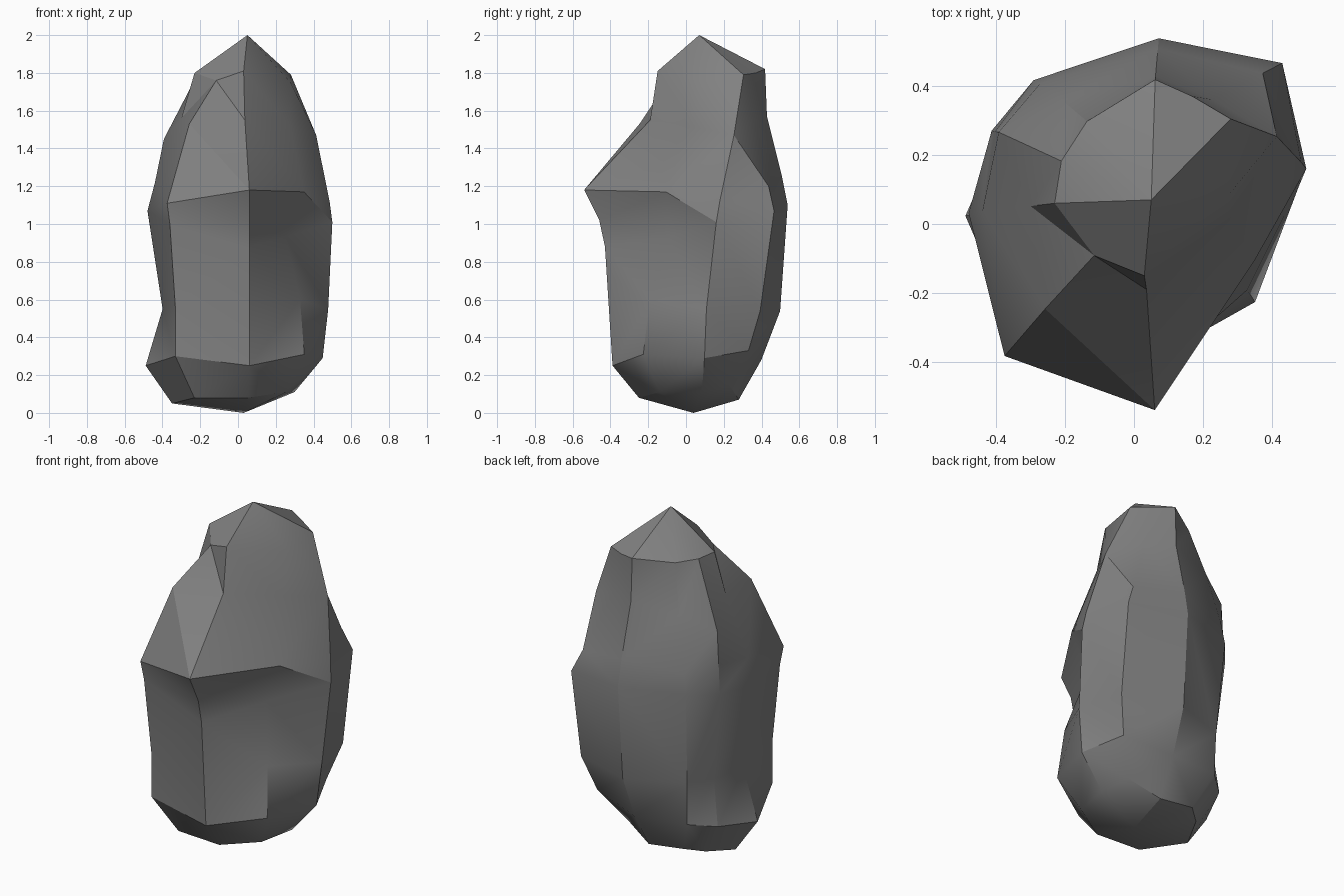
import bpy
import bmesh
from math import sin, cos, radians

default_cube = bpy.data.objects.get("Cube")
if default_cube:
    bpy.data.objects.remove(default_cube, do_unlink=True)

# Upright axis of the boulder, off centre like its peak
AXIS_X, AXIS_Y = 0.03, 0.06
CROWN_HEIGHT = 1.8

# Ridges running up the stone, anticlockwise from the front:
# bearing at the foot, bearing at the crown, then (reach, height) pairs
RIDGES = {
    "front": (-86, -90, [(.31, .08), (.45, .25), (.49, .88), (.52, 1.02),
                         (.6, 1.18), (.25, 1.55), (.21, 1.81)]),
    "front_left": (-42, 11, [(.3, .11), (.43, .31), (.39, .6), (.27, .93),
                             (.36, 1.17), (.25, 1.52), (.25, 1.75)]),
    "left": (5, 45, [(.27, .11), (.42, .29), (.45, .55), (.48, 1.01),
                     (.47, 1.12), (.43, 1.47), (.35, 1.79)]),
    "back_left": (40, 66, [(.26, .15), (.42, .33), (.51, .54), (.57, 1.07),
                           (.51, 1.2), (.36, 1.55), (.34, 1.8)]),
    "back": (85, 85, [(.22, .07), (.34, .28), (.44, .54), (.48, 1.1),
                      (.45, 1.25), (.37, 1.57), (.36, 1.82)]),
    "back_right": (134, 125, [(.3, .1), (.42, .3), (.43, .55), (.48, 1.1),
                              (.46, 1.22), (.38, 1.53), (.29, 1.8)]),
    "right_bump": (155, 153, [(.33, .08), (.46, .28), (.42, .55), (.49, 1.08),
                              (.48, 1.25), (.47, 1.45), (.27, 1.8)]),
    "right": (184, 180, [(.38, .05), (.52, .25), (.43, .55), (.51, 1.07),
                         (.47, 1.22), (.33, 1.56), (.26, 1.8)]),
    "front_right": (228, 226, [(.39, .08), (.54, .3), (.54, .56), (.58, 1.0),
                               (.6, 1.11), (.42, 1.53), (.21, 1.76)]),
}


def ridge_vertices(bm, foot_bearing, crown_bearing, profile):
    """Place one ridge, twisting it mostly near the crown."""
    verts = []
    for reach, height in profile:
        twist = (height / CROWN_HEIGHT) ** 3
        angle = radians(foot_bearing + (crown_bearing - foot_bearing) * twist)
        verts.append(bm.verts.new((AXIS_X + reach * cos(angle),
                                   AXIS_Y + reach * sin(angle), height)))
    return verts


def make_material(name, colour):
    material = bpy.data.materials.new(name)
    material.use_nodes = True
    material.diffuse_color = colour
    shader = next(n for n in material.node_tree.nodes if n.type == "BSDF_PRINCIPLED")
    shader.inputs["Base Color"].default_value = colour
    shader.inputs["Roughness"].default_value = 0.9
    return material


# Skin the ridges, then close the foot and the peak
bm = bmesh.new()
columns = [ridge_vertices(bm, *ridge) for ridge in RIDGES.values()]
foot = bm.verts.new((AXIS_X, 0.04, 0))
peak = bm.verts.new((0.05, 0.07, 2))
for here, following in zip(columns, columns[1:] + columns[:1]):
    bm.faces.new((foot, following[0], here[0]))
    bm.faces.new((peak, here[-1], following[-1]))
    for level in range(len(here) - 1):
        bm.faces.new((here[level], following[level],
                      following[level + 1], here[level + 1]))
bmesh.ops.triangulate(bm, faces=bm.faces[:], quad_method="SHORT_EDGE")
bmesh.ops.recalc_face_normals(bm, faces=bm.faces[:])

mesh = bpy.data.meshes.new("boulder")
bm.to_mesh(mesh)
bm.free()
boulder = bpy.data.objects.new("boulder", mesh)
bpy.context.collection.objects.link(boulder)
mesh.materials.append(make_material("stone grey", (0.22, 0.22, 0.22, 1)))

# Soft facets with crisp ridges
bpy.ops.object.select_all(action="DESELECT")
boulder.select_set(True)
bpy.context.view_layer.objects.active = boulder
bpy.ops.object.shade_smooth_by_angle(angle=radians(30))
